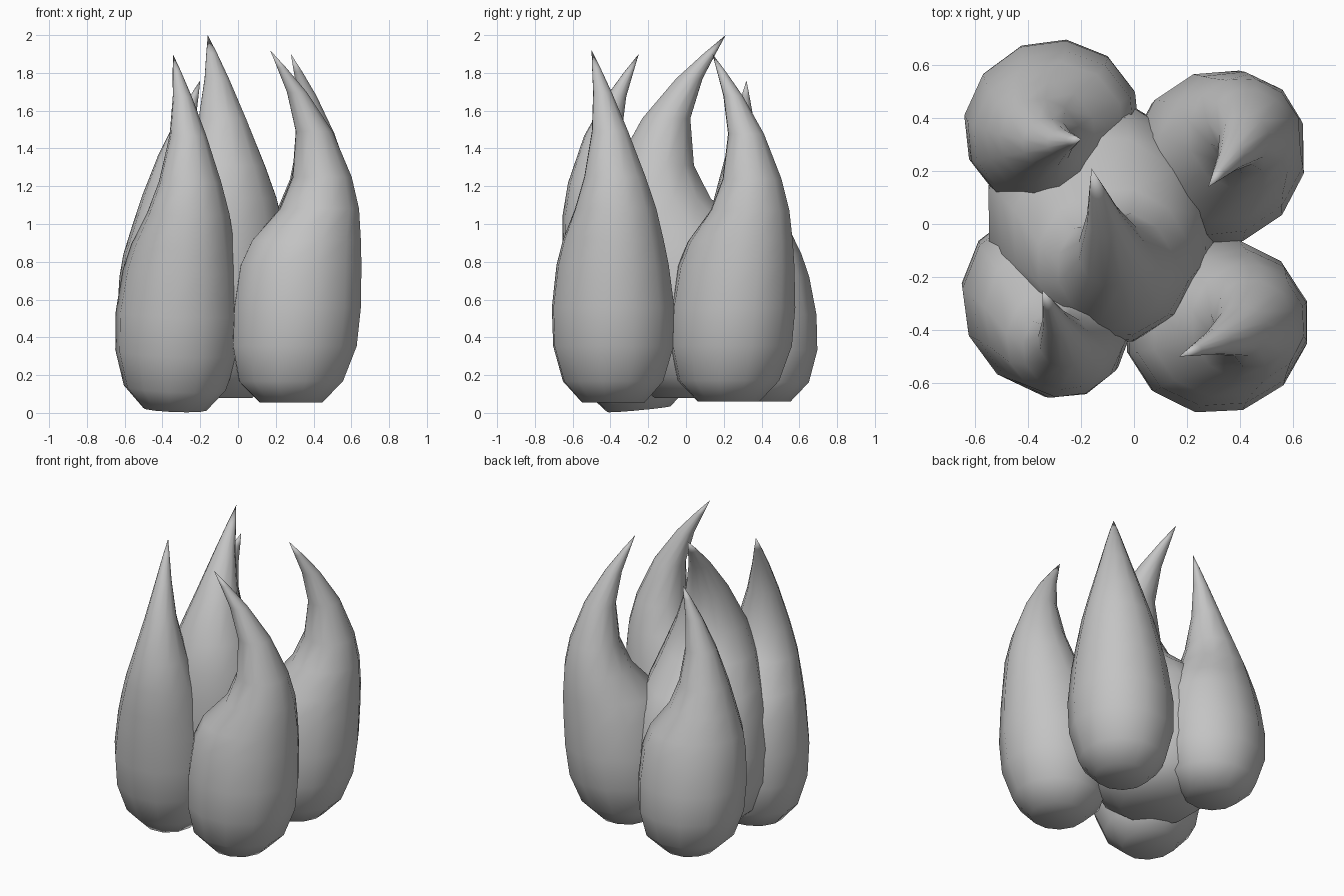
import bpy, bmesh, math
from mathutils import Vector

cube = bpy.data.objects.get("Cube")
if cube:
    bpy.data.objects.remove(cube)

# Single grey material
grey = bpy.data.materials.new("light_grey")
grey.use_nodes = True
colour = (0.55, 0.55, 0.55, 1)
grey.diffuse_color = colour
grey.node_tree.nodes["Principled BSDF"].inputs["Base Color"].default_value = colour

SIDES = 12
TIP = 0.12  # forward reach of the curled tip

# Shared flame shape: height fraction, curl offset, radius along curl, radius across
RINGS = [(0, 0, .17, .17), (.06, 0, .285, .27), (.16, -.02, .34, .325),
         (.27, -.035, .348, .33), (.39, -.055, .333, .30),
         (.46, -.085, .30, .27), (.55, -.155, .215, .222),
         (.64, -.17, .16, .168), (.77, -.125, .10, .098),
         (.88, -.03, .055, .05), (.95, .055, .025, .022)]


def flame(name, base, tip, heading, width=1.0, curl=1.0, tilt=0.0):
    """Loft rings along a curled spine running from base to tip."""
    base, tip = Vector(base), Vector(tip)
    angle = math.radians(heading)
    along = Vector((math.cos(angle), math.sin(angle), 0))
    across = Vector((-along.y, along.x, 0))
    rise = tip.z - base.z
    lean = tip - base - along * TIP * curl * width
    lean.z = 0

    bm = bmesh.new()
    rings = []
    for t, offset, r_along, r_across in RINGS:
        centre = base + along * offset * curl * width + lean * t ** 1.5
        centre.z = base.z + rise * t
        ring = []
        for i in range(SIDES):
            a = math.tau * i / SIDES
            u = math.cos(a) * r_along * width
            v = math.sin(a) * r_across * width
            slope = Vector((0, 0, u * tilt * (1 - t)))
            ring.append(bm.verts.new(centre + along * u + across * v + slope))
        rings.append(ring)
    point = bm.verts.new(tip)
    bm.faces.new(rings[0][::-1])
    for i in range(SIDES):
        j = (i + 1) % SIDES
        for low, high in zip(rings, rings[1:]):
            bm.faces.new((low[i], low[j], high[j], high[i]))
        bm.faces.new((rings[-1][i], rings[-1][j], point))
    for face in bm.faces:
        face.smooth = True

    mesh = bpy.data.meshes.new(name)
    bm.to_mesh(mesh)
    bm.free()
    mesh.materials.append(grey)
    obj = bpy.data.objects.new(name, mesh)
    bpy.context.collection.objects.link(obj)


# Large middle flame and the four around it
flame("centre_flame", (-.14, .05, .08), (-.16, .21, 2), 105, width=1.32)
flame("front_left_flame", (.28, -.385, .055), (.17, -.5, 1.92), 197)
flame("front_right_flame", (-.335, -.25, .02), (-.345, -.25, 1.9), 112, tilt=.1)
flame("back_left_flame", (.285, .225, .06), (.28, .14, 1.9), 228, width=.98)
flame("back_right_flame", (-.3, .39, .06), (-.2, .32, 1.76), 22, width=.97, curl=.5)
